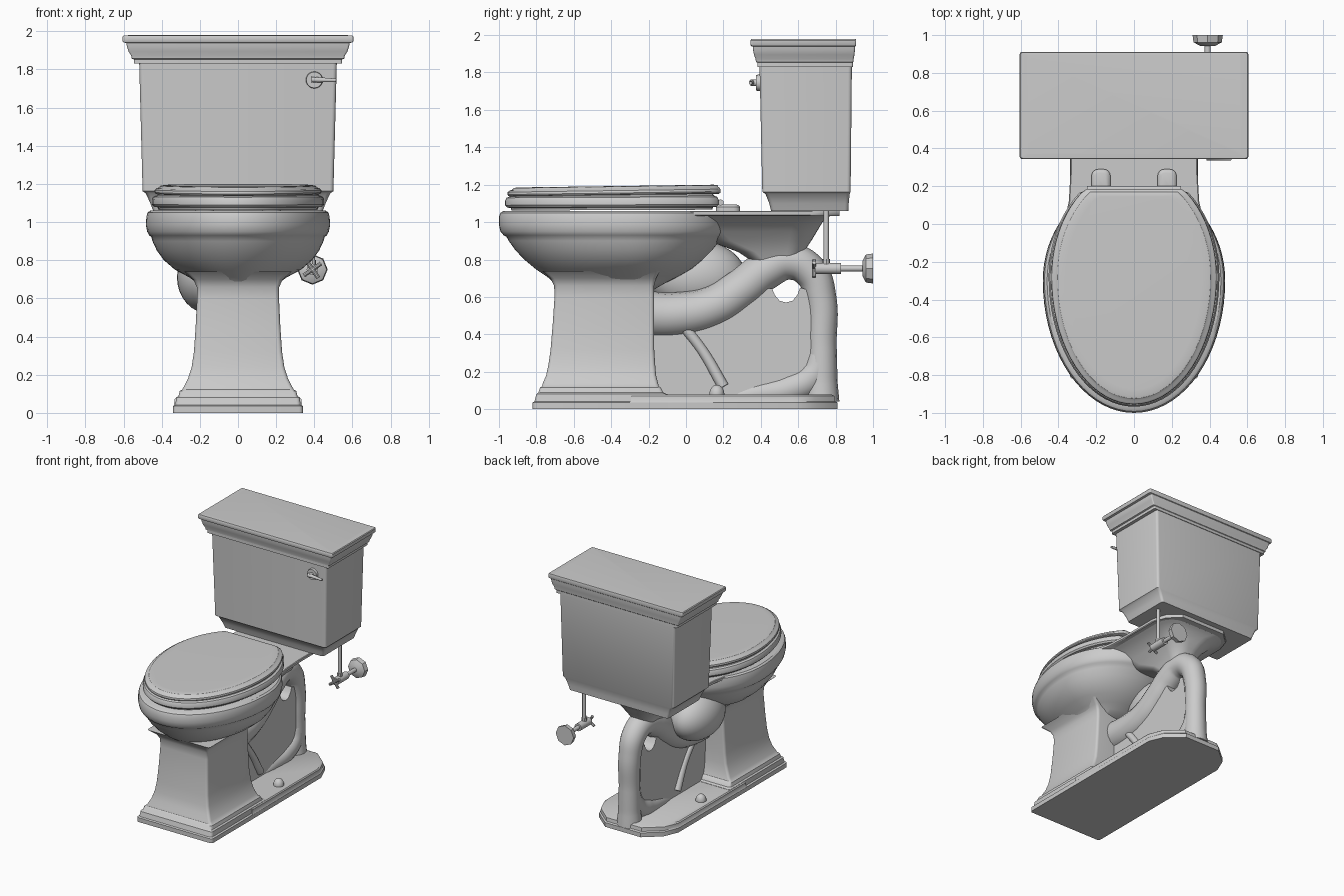
import bpy, bmesh, math
from mathutils import Vector, Matrix

if "Cube" in bpy.data.objects:
    bpy.data.objects.remove(bpy.data.objects["Cube"])


def finish(name, bm, angle=35):
    bmesh.ops.recalc_face_normals(bm, faces=bm.faces)
    me = bpy.data.meshes.new(name)
    bm.to_mesh(me)
    bm.free()
    ob = bpy.data.objects.new(name, me)
    bpy.context.collection.objects.link(ob)
    bpy.ops.object.select_all(action='DESELECT')
    ob.select_set(True)
    bpy.context.view_layer.objects.active = ob
    bpy.ops.object.shade_smooth_by_angle(angle=math.radians(angle))
    return ob


def loft(name, rings, angle=35):
    """Skin a stack of equal-length rings and cap both ends."""
    bm = bmesh.new()
    vs = [[bm.verts.new(p) for p in ring] for ring in rings]
    n = len(vs[0])
    for a, b in zip(vs, vs[1:]):
        for i in range(n):
            j = (i + 1) % n
            bm.faces.new((a[i], a[j], b[j], b[i]))
    bm.faces.new(vs[0][::-1])
    bm.faces.new(vs[-1])
    bmesh.ops.remove_doubles(bm, verts=bm.verts, dist=1e-5)
    return finish(name, bm, angle)


def rect(z, hx, yf, yb, r=0.02, seg=4):
    """Rounded rectangle ring."""
    pts = []
    for k, (cx, cy) in enumerate([(hx - r, yb - r), (r - hx, yb - r), (r - hx, yf + r), (hx - r, yf + r)]):
        for s in range(seg + 1):
            a = math.pi / 2 * (k + s / seg)
            pts.append((cx + r * math.cos(a), cy + r * math.sin(a), z))
    return pts


def egg(z, hx, yf, yb, cy=-0.3, ymax=9, tilt=0, n=72):
    """Egg ring: two half ellipses meeting at cy, optionally cut straight at ymax."""
    pts = []
    for i in range(n):
        t = 2 * math.pi * i / n
        s = math.sin(t)
        y = min(cy + s * ((yb - cy) if s > 0 else (cy - yf)), ymax)
        pts.append((hx * math.cos(t), y, z + tilt * (y + 1)))
    return pts


def rod(name, p1, p2, r1, r2=None, sides=20):
    p1, p2 = Vector(p1), Vector(p2)
    d = p2 - p1
    m = Matrix.Translation((p1 + p2) / 2) @ d.to_track_quat('Z', 'Y').to_matrix().to_4x4()
    bm = bmesh.new()
    bmesh.ops.create_cone(bm, cap_ends=True, segments=sides, radius1=r1,
                          radius2=r1 if r2 is None else r2, depth=d.length, matrix=m)
    return finish(name, bm)


def ball(name, loc, scale):
    bm = bmesh.new()
    bmesh.ops.create_uvsphere(bm, u_segments=32, v_segments=16, radius=1,
                              matrix=Matrix.Translation(loc) @ Matrix.Diagonal((*scale, 1)))
    return finish(name, bm)


def tube(name, pts):
    """Smooth tube through (x, y, z, radius) points."""
    cu = bpy.data.curves.new(name, 'CURVE')
    cu.dimensions = '3D'
    cu.bevel_depth, cu.bevel_resolution, cu.resolution_u = 1, 6, 8
    cu.use_fill_caps = True
    sp = cu.splines.new('BEZIER')
    sp.bezier_points.add(len(pts) - 1)
    for bp, (x, y, z, r) in zip(sp.bezier_points, pts):
        bp.co, bp.radius = (x, y, z), r
        bp.handle_left_type = bp.handle_right_type = 'AUTO'
    ob = bpy.data.objects.new(name, cu)
    bpy.context.collection.objects.link(ob)
    return ob


def prism(name, outline, t):
    """Side-view (y, z) outline extruded to x = -t..t."""
    return loft(name, [[(x, y, z) for y, z in outline] for x in (-t, t)])


# tank body and moulded tank lid
loft("tank", [rect(*a) for a in [
    (1.06, .445, .455, .868), (1.10, .46, .445, .87), (1.15, .483, .425, .875),
    (1.162, .50, .408, .88), (1.84, .518, .393, .887)]])
loft("tank_lid", [rect(z, .605 - d, .345 + d * .6, .91 - d * .3, .01) for z, d in [
    (1.83, .06), (1.853, .06), (1.857, .048), (1.872, .045), (1.895, .031), (1.92, .023),
    (1.938, .02), (1.942, .004), (1.948, 0), (1.972, 0), (1.978, .005), (1.98, .04)]])

# bowl with rolled rim
loft("bowl", [egg(*a) for a in [
    (.64, .19, -.68, -.17), (.68, .215, -.71, -.10), (.71, .255, -.745, -.04), (.75, .33, -.805, .03),
    (.80, .388, -.865, .09), (.85, .425, -.912, .14), (.90, .448, -.948, .18), (.922, .455, -.96, .2),
    (.93, .465, -.975, .21), (.95, .476, -.992, .225), (.985, .483, -1, .23), (1.03, .48, -1, .23),
    (1.05, .474, -.992, .23), (1.06, .46, -.975, .22)]])

# deck under the tank and the flared neck below it
deck = [(.39, -.08), (.345, .12), (.335, .3), (.335, .62), (.30, .73), (.2, .82)]
outline = deck + [(-x, y) for x, y in reversed(deck)]
loft("deck", [[(x * s, y, z) for x, y in outline]
              for z, s in [(1.033, .98), (1.038, 1), (1.056, 1), (1.06, .985)]])
loft("neck", [rect(*a, seg=8) for a in [
    (.76, .07, .40, .60, .06), (.84, .10, .28, .63, .09), (.90, .14, .12, .67, .12), (.95, .18, .05, .70, .14),
    (1.0, .23, .0, .73, .15), (1.025, .28, -.05, .76, .15), (1.04, .31, -.08, .78, .14)]])

# front pedestal with stepped foot
loft("pedestal", [rect(*a) for a in [
    (0, .34, -.82, -.08), (.035, .34, -.82, -.08), (.042, .328, -.81, -.09), (.08, .324, -.80, -.10),
    (.088, .312, -.79, -.12), (.115, .305, -.78, -.135), (.122, .293, -.77, -.145), (.14, .282, -.765, -.15),
    (.18, .262, -.748, -.16), (.24, .243, -.735, -.165), (.32, .231, -.724, -.17), (.45, .222, -.713, -.17),
    (.6, .215, -.703, -.17), (.66, .216, -.705, -.17), (.70, .235, -.725, -.16), (.74, .28, -.77, -.14)]])

# rear base plate with clipped back corners
half = [(.34, -.3), (.34, .58), (.29, .70), (.16, .81)]
plate = half + [(-x, y) for x, y in reversed(half)]
loft("base_plate", [[(x * s, y * s, z) for x, y in plate]
                    for z, s in [(0, 1), (.035, 1), (.042, .985), (.07, .98), (.078, .96)]])

# trapway: rising arm, arch, drop and foot, with the web between them
tube("trapway", [(0, -.25, .51, .125), (0, -.05, .505, .12), (0, .15, .55, .112), (0, .3, .645, .108),
                 (0, .43, .745, .105), (0, .55, .79, .098), (0, .665, .735, .092), (0, .718, .6, .085),
                 (0, .725, .35, .08), (0, .725, .15, .085), (0, .725, .04, .095)])
tube("trapway_foot", [(0, .72, .3, .075), (0, .68, .18, .085), (0, .56, .11, .085),
                      (0, .38, .08, .07), (0, .2, .05, .05)])
prism("trapway_web", [(-.25, .04), (-.25, .5), (.1, .53), (.3, .64), (.46, .645), (.475, .61),
                      (.5, .58), (.535, .57), (.57, .58), (.595, .61), (.61, .65),
                      (.71, .62), (.72, .04)], .055)
ball("sump", (-.15, .06, .71), (.17, .26, .19))

for s, side in ((-1, "left"), (1, "right")):
    tube(side + "_rib", [(s * .05, -.01, .44, .028), (s * .05, .09, .31, .028), (s * .06, .2, .12, .03)])
    ball(side + "_bolt_cap", (s * .25, .165, .08), (.04, .04, .05))
    # seat hinges
    loft(side + "_hinge", [rect(z, .05 - d, .16 + d, .29 - d, .035 - d) for z, d in
                           [(1.055, 0), (1.08, 0), (1.09, .008), (1.094, .02)]]).location.x = s * .175
rod("hinge_bar", (-.25, .185, 1.105), (.25, .185, 1.105), .016)

# seat ring and closed lid
loft("seat", [egg(z, .452 - d, -.967 + d, .30 - d, -.28, .175 - d, .004) for z, d in [
    (1.062, .035), (1.075, .03), (1.078, .01), (1.09, 0), (1.115, 0), (1.13, .008), (1.137, .025), (1.145, .03)]])
loft("seat_lid", [egg(z, .438 - d, -.955 + d, .30 - d, -.28, .185 - d * .5, .014) for z, d in [
    (1.135, .02), (1.14, .004), (1.147, 0), (1.16, .002), (1.168, .012), (1.172, .025),
    (1.18, .032), (1.183, .045), (1.184, .08)]])

# flush lever
rod("lever_base", (.4, .41, 1.745), (.4, .375, 1.745), .046, .042)
rod("lever_stem", (.4, .38, 1.745), (.4, .345, 1.745), .017)
rod("lever_arm", (.385, .352, 1.747), (.515, .345, 1.743), .015, .009, 12)

# water supply: riser, stop valve, cross handle, wall flange
X, Z = .39, .752
rod("supply_riser", (X, .75, Z), (X, .75, 1.075), .014)
rod("riser_nut", (X, .75, Z), (X, .75, Z + .05), .02, sides=8)
rod("stop_valve", (X, .69, Z), (X, .83, Z), .03)
rod("wall_pipe", (X, .82, Z), (X, .97, Z), .016)
rod("flange_neck", (X, .943, Z), (X, .962, Z), .04, .075, 8)
rod("flange", (X, .962, Z), (X, 1.0, Z), .075, .08, 8)
for k, a in enumerate((35, 125)):
    d = Vector((math.cos(math.radians(a)), 0, math.sin(math.radians(a)))) * .055
    c = Vector((X, .685, Z))
    rod("valve_handle_%d" % (k + 1), c - d, c + d, .011, sides=10)
